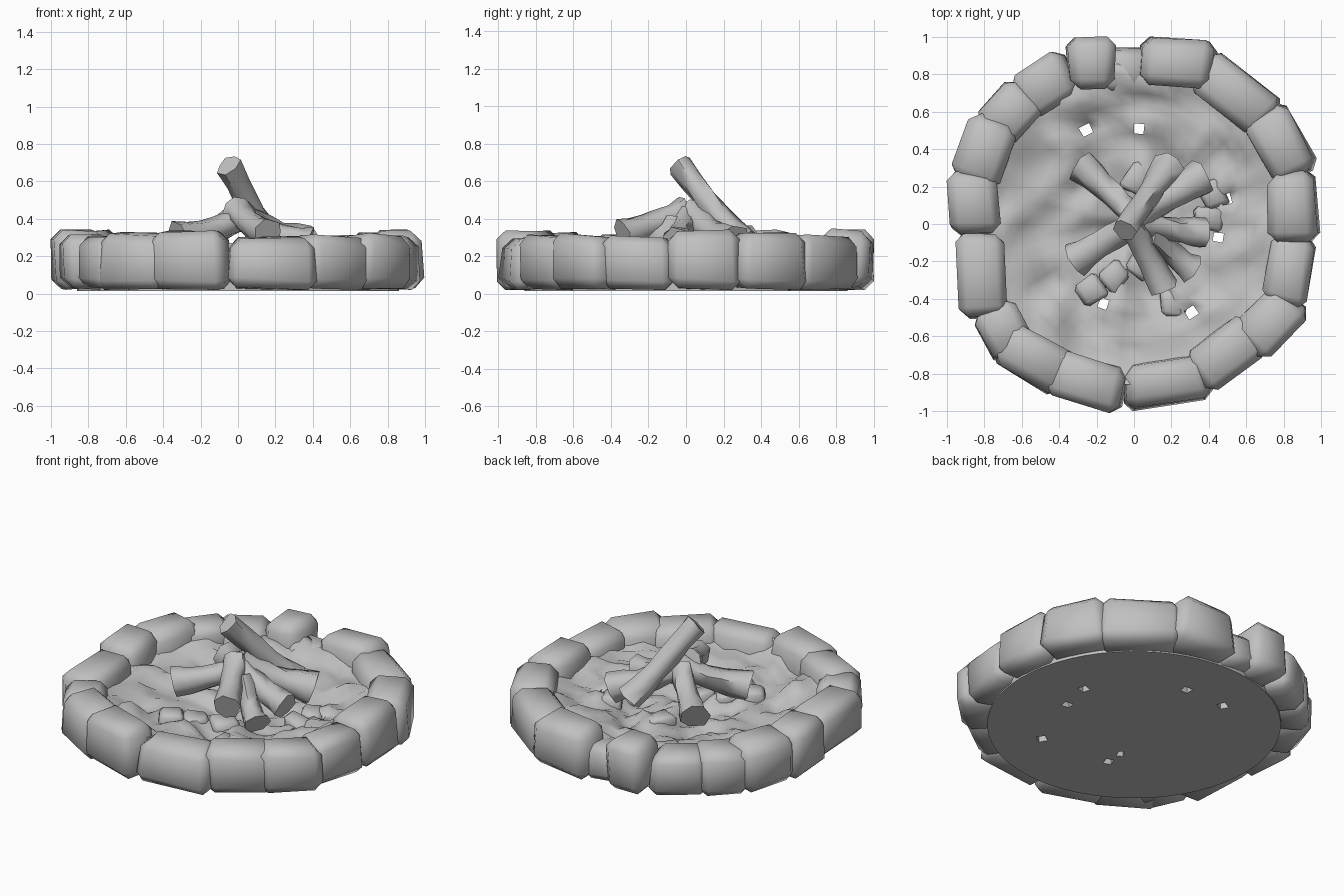
import bpy, bmesh, math, random
from mathutils import Vector, Matrix, noise

random.seed(7)
if "Cube" in bpy.data.objects:
    bpy.data.objects.remove(bpy.data.objects["Cube"])

stone_grey = bpy.data.materials.new("stone_grey")
stone_grey.use_nodes = True
GREY = (0.53, 0.53, 0.53, 1)
stone_grey.diffuse_color = GREY
stone_grey.node_tree.nodes["Principled BSDF"].inputs["Base Color"].default_value = GREY


def finish(bm, name, angle=60):
    bmesh.ops.recalc_face_normals(bm, faces=bm.faces)
    mesh = bpy.data.meshes.new(name)
    bm.to_mesh(mesh)
    bm.free()
    mesh.materials.append(stone_grey)
    obj = bpy.data.objects.new(name, mesh)
    bpy.context.collection.objects.link(obj)
    bpy.ops.object.select_all(action='DESELECT')
    obj.select_set(True)
    bpy.context.view_layer.objects.active = obj
    bpy.ops.object.shade_smooth_by_angle(angle=math.radians(angle))
    return obj


def jitter(amount):
    return Vector([random.uniform(-amount, amount) for _ in range(3)])


def stone(name, x, y, length, width, height, turn=0, base=0.02, rough=0.02):
    """Chunky, slightly tapered block whose length follows the ring."""
    bm = bmesh.new()
    bmesh.ops.create_cube(bm, size=1)
    for v in bm.verts:
        taper = 1 + 0.06 * v.co.y - 0.08 * v.co.z
        v.co = Vector((v.co.x * length * taper, v.co.y * width, v.co.z * height))
        v.co += jitter(rough)
    bmesh.ops.bevel(bm, geom=bm.edges[:], offset=min(width, height, length) * 0.2,
                    segments=1, profile=0.5, affect='EDGES')
    low = min(v.co.z for v in bm.verts)
    spin = math.atan2(y, x) - math.pi / 2 + math.radians(turn)
    bm.transform(Matrix.Translation((x, y, base - low)) @ Matrix.Rotation(spin, 4, 'Z'))
    return finish(bm, name)


# Ring of stones: x, y, length, width, height, extra turn
ring = [
    (0.24, 0.86, 0.39, 0.26, 0.31, 10), (0.54, 0.7, 0.46, 0.25, 0.28, -2),
    (0.78, 0.43, 0.38, 0.25, 0.29, 0), (0.85, 0.09, 0.36, 0.26, 0.31, -3),
    (0.83, -0.25, 0.36, 0.24, 0.29, 5), (0.73, -0.53, 0.36, 0.26, 0.28, -12),
    (0.5, -0.69, 0.4, 0.26, 0.27, 0), (0.18, -0.84, 0.46, 0.24, 0.28, -4),
    (-0.24, -0.84, 0.4, 0.24, 0.3, 0), (-0.53, -0.73, 0.4, 0.25, 0.29, 6),
    (-0.7, -0.57, 0.3, 0.23, 0.27, -8), (-0.81, -0.28, 0.45, 0.24, 0.29, -17),
    (-0.85, 0.12, 0.34, 0.26, 0.3, 10), (-0.81, 0.39, 0.36, 0.29, 0.3, 4),
    (-0.66, 0.6, 0.3, 0.24, 0.26, 0), (-0.47, 0.75, 0.31, 0.24, 0.27, 0),
    (-0.23, 0.86, 0.27, 0.26, 0.3, -12), (-0.04, 0.83, 0.26, 0.22, 0.2, 0),
]
for i, spec in enumerate(ring):
    stone(f"ring_stone_{i + 1}", *spec)

# Lumpy bed with a flat underside, climbing to the stones, with a few gaps
RINGS, SIDES, RADIUS = 16, 60, 0.86
bm = bmesh.new()
rows = []
for r in range(1, RINGS + 1):
    row = []
    for s in range(SIDES):
        a = 2 * math.pi * s / SIDES
        d = RADIUS * r / RINGS
        p = Vector((d * math.cos(a), d * math.sin(a), 0))
        lumps = 0.07 * noise.noise(p * 5) + 0.05 * noise.noise(p * 10)
        p.z = 0.11 + 0.14 * (d / RADIUS) ** 2 + lumps
        row.append(bm.verts.new(p))
    rows.append(row)
centre = bm.verts.new((0, 0, 0.11))
for s in range(SIDES):
    t = (s + 1) % SIDES
    bm.faces.new((centre, rows[0][s], rows[0][t]))
    for inner, outer in zip(rows, rows[1:]):
        bm.faces.new((inner[s], outer[s], outer[t], inner[t]))
gaps = [(-0.26, 0.52), (0.04, 0.52), (0.52, 0.13), (0.46, -0.08),
        (0.3, -0.45), (-0.17, -0.43), (-0.17, -0.33)]
holes = {min(bm.faces, key=lambda f: (f.calc_center_median().xy - Vector(g)).length)
         for g in gaps}
bmesh.ops.delete(bm, geom=list(holes), context='FACES')
lower = bmesh.ops.extrude_face_region(bm, geom=bm.faces[:], use_keep_orig=True)
for v in lower["geom"]:
    if isinstance(v, bmesh.types.BMVert):
        v.co.z = 0.015
finish(bm, "ash_bed", 80)

# Small rubble between the logs and the ring
rubble = [(0.42, 0.15), (0.4, 0.03), (-0.23, -0.36), (-0.1, -0.28), (0.2, -0.42),
          (0.05, -0.2), (0.02, 0.25)]
for i, (x, y) in enumerate(rubble):
    stone(f"rubble_{i + 1}", x, y, 0.16, 0.13, 0.1, random.uniform(0, 90), 0.07, 0.02)


def log(name, tip, foot, r_tip, r_foot, bend=0.02):
    """Crooked, slightly flared log from tip to foot."""
    tip, foot = Vector(tip), Vector(foot)
    axis = foot - tip
    frame = axis.to_track_quat('Z', 'Y').to_matrix()
    bm = bmesh.new()
    loops = []
    for k in range(6):
        t = k / 5
        mid = tip + axis * t + Vector((0, 0, -bend * math.sin(math.pi * t)))
        rad = r_tip + (r_foot - r_tip) * t - 0.015 * math.sin(math.pi * t)
        loops.append([bm.verts.new(
            mid + frame @ Vector((rad * math.cos(a), rad * math.sin(a), 0)) + jitter(0.009))
            for a in (2 * math.pi * s / 7 for s in range(7))])
    for lo, hi in zip(loops, loops[1:]):
        for s in range(7):
            t = (s + 1) % 7
            bm.faces.new((lo[s], lo[t], hi[t], hi[s]))
    bm.faces.new(loops[0])
    bm.faces.new(loops[-1])
    return finish(bm, name)


# Stacked logs: one tall leaning log and a star of low ones
log("tall_log", (-0.05, -0.03, 0.69), (0.19, 0.31, 0.27), 0.07, 0.088, 0.02)
log("back_left_log", (0.0, 0.05, 0.41), (-0.28, 0.31, 0.28), 0.075, 0.09)
log("side_right_log", (0.04, 0.02, 0.42), (-0.32, -0.19, 0.3), 0.075, 0.095)
log("front_log", (-0.01, -0.01, 0.45), (0.16, -0.34, 0.32), 0.08, 0.085)
log("side_left_log", (0.0, 0.0, 0.42), (0.38, -0.05, 0.27), 0.075, 0.085)
log("front_left_log", (0.08, -0.06, 0.36), (0.3, -0.24, 0.21), 0.07, 0.08)
log("back_fork_log", (0.0, 0.03, 0.43), (0.36, 0.25, 0.27), 0.08, 0.1)
